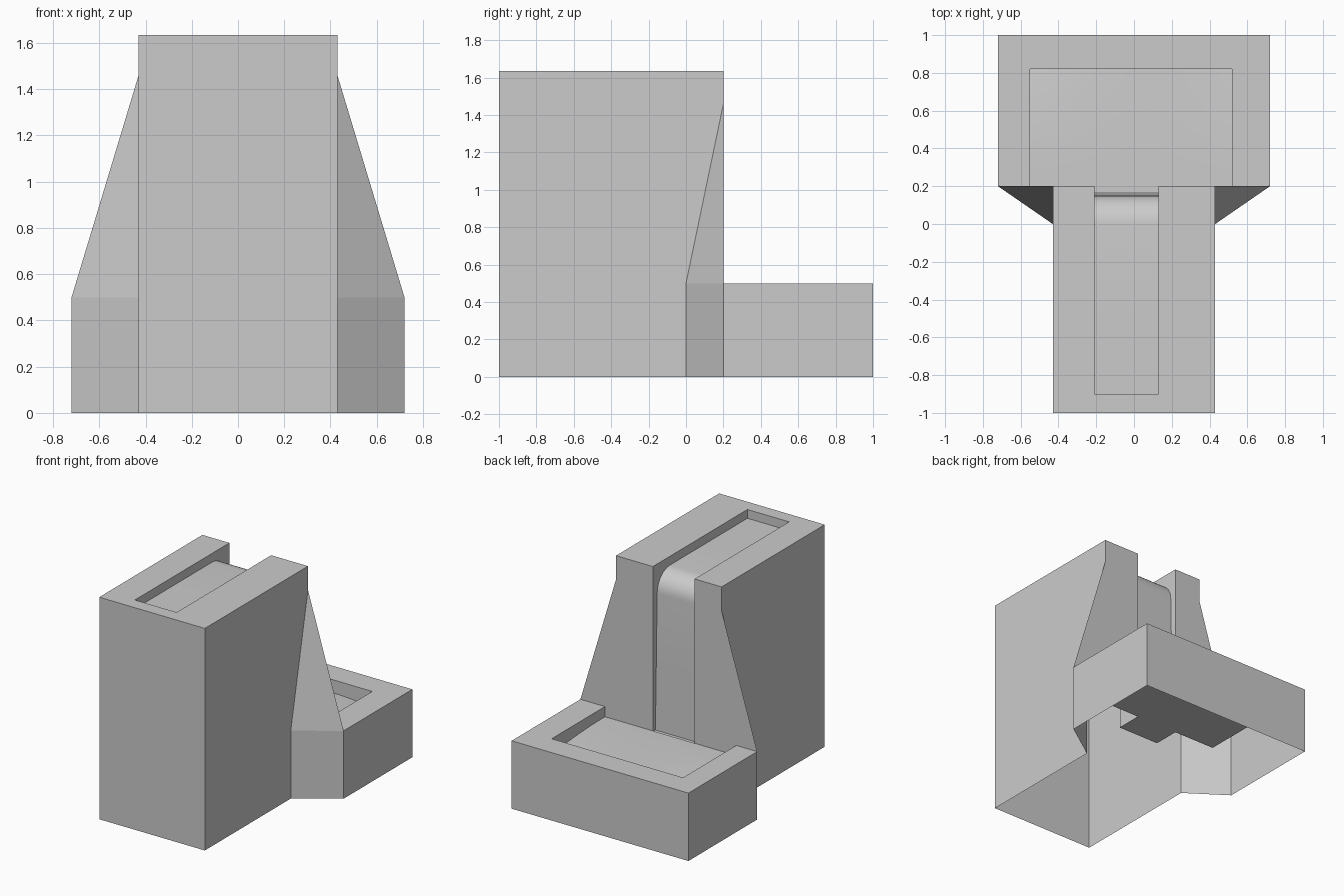
import bpy, bmesh, math

if "Cube" in bpy.data.objects:
    bpy.data.objects.remove(bpy.data.objects["Cube"])

def make_object(name, bm, smooth=False):
    bmesh.ops.recalc_face_normals(bm, faces=bm.faces)
    me = bpy.data.meshes.new(name)
    bm.to_mesh(me)
    bm.free()
    ob = bpy.data.objects.new(name, me)
    bpy.context.collection.objects.link(ob)
    if smooth:
        for p in me.polygons:
            p.use_smooth = True
    return ob

def hull(name, pts):
    bm = bmesh.new()
    for p in pts:
        bm.verts.new(p)
    bmesh.ops.convex_hull(bm, input=bm.verts)
    bmesh.ops.dissolve_limit(bm, angle_limit=0.01, verts=bm.verts, edges=bm.edges)
    return make_object(name, bm)

def box(name, xs, ys, zs):
    return hull(name, [(x, y, z) for x in xs for y in ys for z in zs])

def combine(target, other, op):
    m = target.modifiers.new(op, 'BOOLEAN')
    m.object, m.operation, m.solver = other, op, 'EXACT'
    bpy.context.view_layer.objects.active = target
    bpy.ops.object.modifier_apply(modifier=m.name)
    bpy.data.objects.remove(other)

H, POOL_FLOOR, SLOT = 1.635, 0.32, (-0.21, 0.13)

# Tower, flared buttresses and basin joined into one block
body = box("fountain_body", (-0.43, 0.43), (-1, 0.2), (0, H))
flare = hull("buttress", [(s * x, y, z) for s in (-1, 1) for x, y, z in
             [(0.43, 0, 0), (0.72, 0.2, 0), (0.43, 0, 0.5), (0.72, 0.2, 0.5), (0.43, 0.2, 1.46)]])
combine(body, flare, 'UNION')
combine(body, box("basin", (-0.72, 0.72), (0.2, 1), (0, 0.5)), 'UNION')

# Basin pit, waterfall slot and top channel
for name, xs, ys, zs in [("pit", (-0.55, 0.52), (0.2, 0.82), (POOL_FLOOR, 0.7)),
                         ("slot", SLOT, (0, 0.3), (POOL_FLOOR, 1.9)),
                         ("channel", SLOT, (-0.9, 0.05), (1.455, 1.9))]:
    combine(body, box(name, xs, ys, zs), 'DIFFERENCE')

# Open underside
bm = bmesh.new()
bm.from_mesh(body.data)
under = [f for f in bm.faces if all(abs(v.co.z) < 1e-4 for v in f.verts)]
bmesh.ops.delete(bm, geom=under, context='FACES')
bm.to_mesh(body.data)
bm.free()

# Water running along the channel and curving down the slot
prof = [(-0.9, 1.57), (-0.45, 1.57)]
for i in range(9):
    a = math.pi / 2 * i / 8
    prof.append((0.15 * math.sin(a), 1.42 + 0.15 * math.cos(a)))
prof += [(0.16, 0.9), (0.17, 0.42), (0.2, 0.42)]
bm = bmesh.new()
rows = [[bm.verts.new((x, y, z)) for x in SLOT] for y, z in prof]
for a, b in zip(rows, rows[1:]):
    bm.faces.new((a[0], a[1], b[1], b[0]))
fall = make_object("falling_water", bm)
bpy.context.view_layer.objects.active = fall
fall.select_set(True)
bpy.ops.object.shade_smooth_by_angle(angle=math.radians(35))

# Pool surface, dipping slightly away from the fall
NX, NY = 12, 8
bm = bmesh.new()
grid = []
for j in range(NY + 1):
    v = j / NY
    row = []
    for i in range(NX + 1):
        u = i / NX
        dip = 0.04 * v * v * (0.4 + 0.6 * (2 * u - 1) ** 2)
        row.append(bm.verts.new((-0.55 + 1.07 * u, 0.2 + 0.62 * v, 0.425 - dip)))
    grid.append(row)
for a, b in zip(grid, grid[1:]):
    for i in range(NX):
        bm.faces.new((a[i], a[i + 1], b[i + 1], b[i]))
make_object("pool_water", bm, smooth=True)
